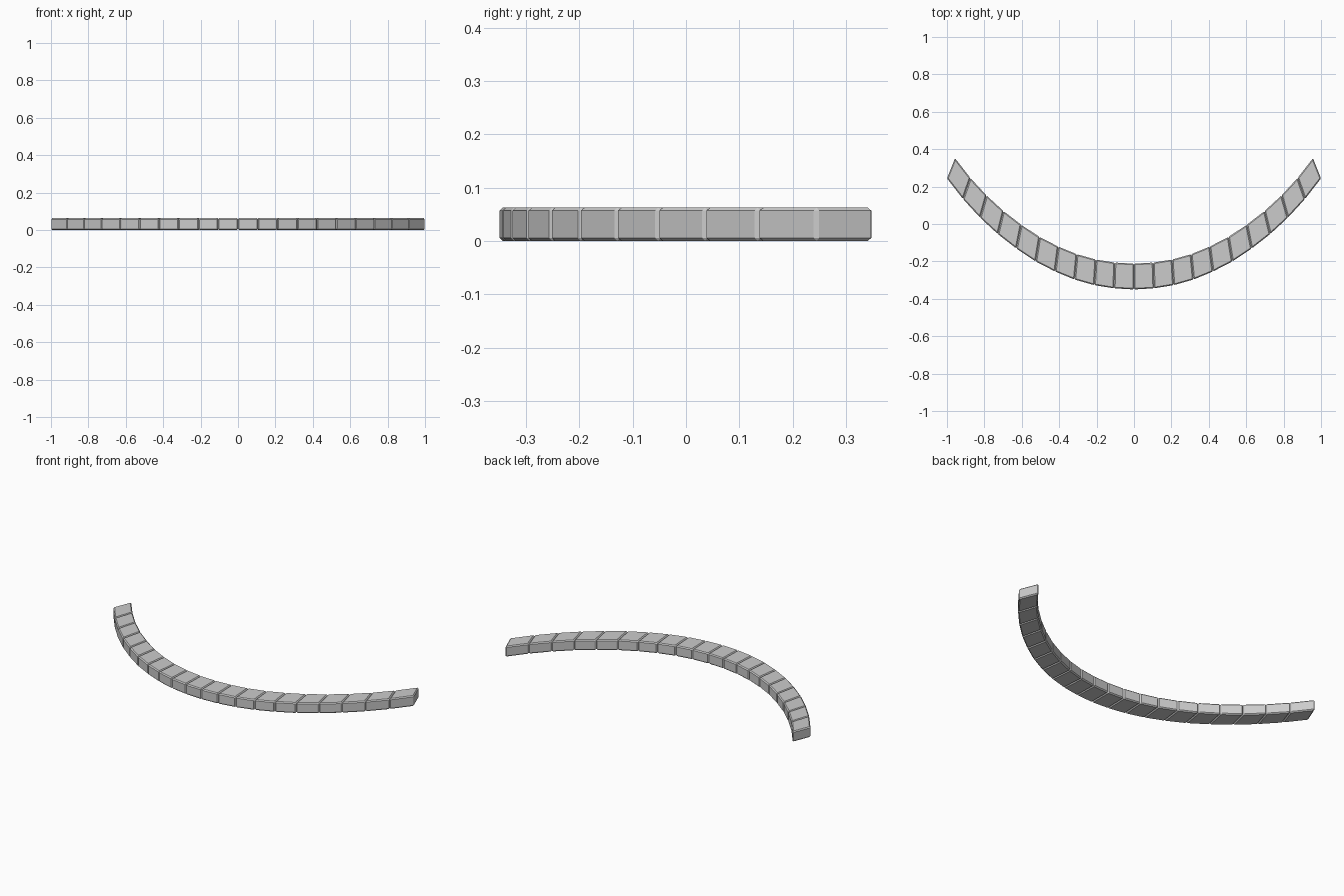
import bpy, bmesh

if "Cube" in bpy.data.objects:
    bpy.data.objects.remove(bpy.data.objects["Cube"])

HEIGHT = 0.063
BEVEL = 0.006

# Outer edge of the seams, from the middle to one end
OUTER = [(0, -0.35), (0.107, -0.344), (0.212, -0.327), (0.318, -0.297),
         (0.422, -0.254), (0.526, -0.2), (0.629, -0.131), (0.728, -0.054),
         (0.823, 0.034), (0.914, 0.133), (1.0, 0.244)]


def seam(i):
    """Outer and inner points of seam i, from -10 to 10."""
    k, s = abs(i), (1 if i >= 0 else -1)
    x, y = OUTER[k]
    return (s * x, y), (s * (x - 0.0043 * k), y + 0.138 - 0.0003 * k * k)


def block(name, a, b):
    """One wedge-shaped stone between two seams, with chamfered edges."""
    (o0, i0), (o1, i1) = a, b
    bm = bmesh.new()
    base = bm.faces.new([bm.verts.new((x, y, 0)) for x, y in (o0, o1, i1, i0)])
    ext = bmesh.ops.extrude_face_region(bm, geom=[base])
    top = [v for v in ext["geom"] if isinstance(v, bmesh.types.BMVert)]
    bmesh.ops.translate(bm, verts=top, vec=(0, 0, HEIGHT))
    bmesh.ops.recalc_face_normals(bm, faces=bm.faces)
    bmesh.ops.bevel(bm, geom=list(bm.edges), offset=BEVEL, segments=1,
                    affect='EDGES', profile=0.5)
    mesh = bpy.data.meshes.new(name)
    bm.to_mesh(mesh)
    bm.free()
    bpy.context.collection.objects.link(bpy.data.objects.new(name, mesh))


# Curved row of twenty edging stones
for n in range(-10, 10):
    block(f"curb_stone_{n + 11:02d}", seam(n), seam(n + 1))
